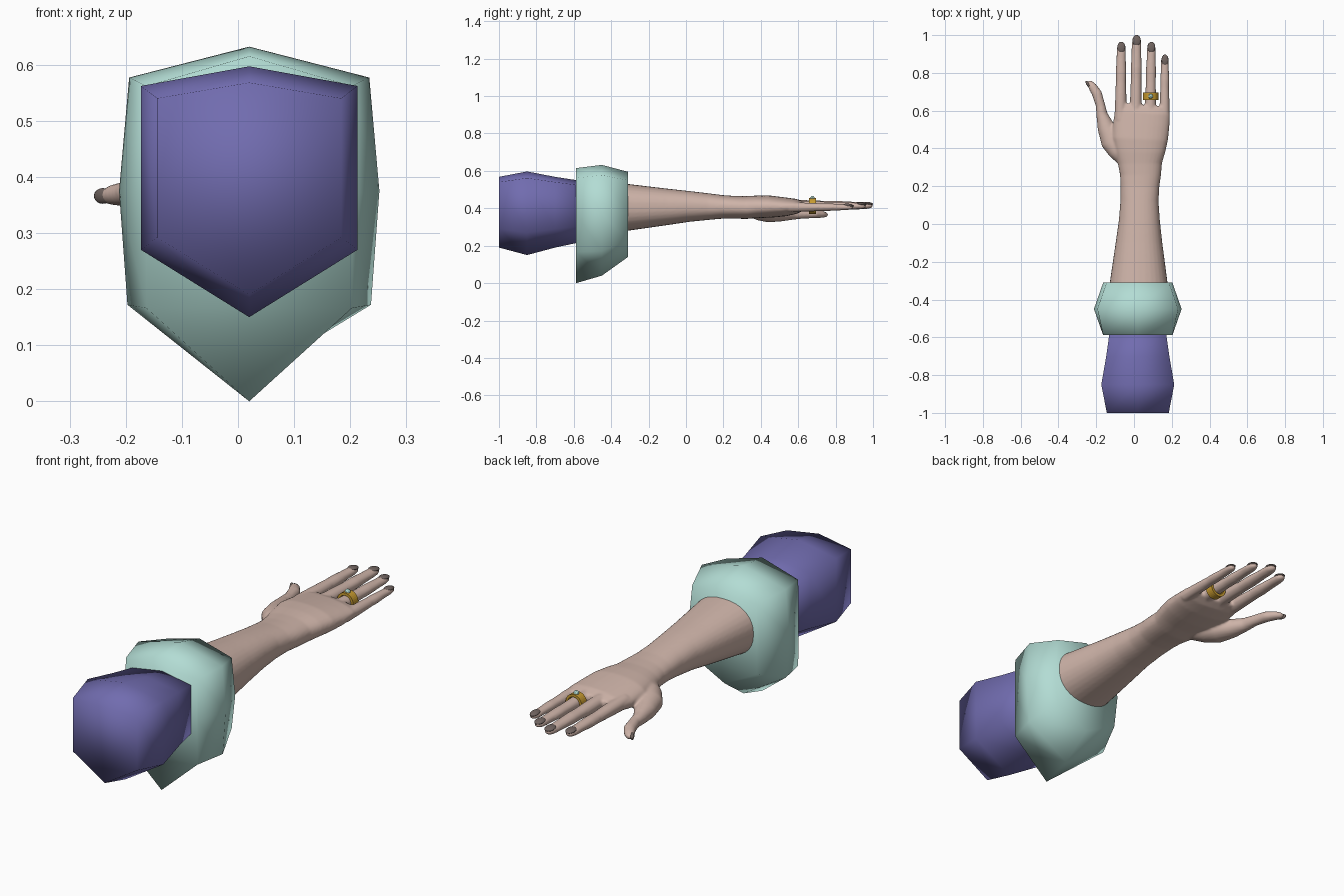
import bpy, bmesh, math
from mathutils import Vector

if "Cube" in bpy.data.objects:
    bpy.data.objects.remove(bpy.data.objects["Cube"])


def material(name, rgb):
    m = bpy.data.materials.new(name)
    m.diffuse_color = (*rgb, 1)
    m.use_nodes = True
    m.node_tree.nodes["Principled BSDF"].inputs["Base Color"].default_value = m.diffuse_color
    return m


SKIN = material("skin", (0.62, 0.455, 0.395))
TEAL = material("pale_teal", (0.45, 0.72, 0.66))
PURPLE = material("purple", (0.165, 0.15, 0.43))
GOLD = material("gold", (0.58, 0.33, 0.03))
NAIL = material("nail_brown", (0.16, 0.125, 0.115))


def finish(name, bm, mat, smooth=True):
    bmesh.ops.recalc_face_normals(bm, faces=bm.faces)
    for f in bm.faces:
        f.smooth = smooth
    me = bpy.data.meshes.new(name)
    bm.to_mesh(me)
    bm.free()
    me.materials.append(mat)
    ob = bpy.data.objects.new(name, me)
    bpy.context.collection.objects.link(ob)
    return ob


def loft(bm, rings, caps=True):
    """Skin a list of equal-length point loops."""
    loops = [[bm.verts.new(p) for p in r] for r in rings]
    n = len(loops[0])
    for a, b in zip(loops, loops[1:]):
        for i in range(n):
            j = (i + 1) % n
            bm.faces.new((a[i], a[j], b[j], b[i]))
    if caps:
        bm.faces.new(loops[0])
        bm.faces.new(loops[-1])


def limb(bm, sections, power=1.0, n=24):
    """Tube through (x, y, z, half width, half height) sections."""
    rings = []
    for k, (x, y, z, rx, rz) in enumerate(sections):
        a = sections[max(k - 1, 0)]
        b = sections[min(k + 1, len(sections) - 1)]
        d = Vector((b[0] - a[0], b[1] - a[1], 0)).normalized()
        side = Vector((d.y, -d.x, 0))
        ring = []
        for i in range(n):
            t = 2 * math.pi * i / n
            c, s = math.cos(t), math.sin(t)
            c = math.copysign(abs(c) ** power, c)
            s = math.copysign(abs(s) ** power, s)
            ring.append(Vector((x, y, z)) + side * (rx * c) + Vector((0, 0, rz * s)))
        rings.append(ring)
    loft(bm, rings)


# Forearm and palm: y, x min, x max, z min, z max
ARM = [(-0.40, -0.14, 0.185, 0.27, 0.54), (-0.31, -0.128, 0.178, 0.28, 0.53),
       (-0.10, -0.097, 0.15, 0.31, 0.505), (0.02, -0.08, 0.137, 0.328, 0.492),
       (0.12, -0.072, 0.13, 0.338, 0.48), (0.20, -0.071, 0.134, 0.345, 0.47),
       (0.26, -0.074, 0.143, 0.345, 0.466), (0.32, -0.085, 0.148, 0.343, 0.465),
       (0.38, -0.10, 0.165, 0.348, 0.468), (0.45, -0.115, 0.18, 0.35, 0.468),
       (0.53, -0.11, 0.188, 0.357, 0.458), (0.59, -0.102, 0.19, 0.37, 0.45),
       (0.63, -0.09, 0.185, 0.39, 0.435)]
# Fingers: base x, tip x, tip y, z, half width
FINGERS = [(-0.071, -0.067, 0.962, 0.412, 0.029), (0.009, 0.014, 0.998, 0.414, 0.030),
           (0.086, 0.092, 0.962, 0.412, 0.028), (0.161, 0.164, 0.895, 0.406, 0.025)]

bm = bmesh.new()
limb(bm, [((a + b) / 2, y, (c + d) / 2, (b - a) / 2, (d - c) / 2)
          for y, a, b, c, d in ARM], 0.88, 32)
for x0, x1, tip, z, r in FINGERS:
    secs = []
    for t, w, h in [(0, 1.1, 1.1), (0.3, 1.03, 0.95), (0.5, 0.94, 0.82), (0.62, 0.98, 0.82),
                    (0.8, 0.85, 0.68), (0.88, 0.86, 0.64), (0.95, 0.78, 0.55),
                    (0.985, 0.55, 0.4), (1, 0.25, 0.2)]:
        secs.append((x0 + (x1 - x0) * t, 0.55 + (tip - 0.55) * t, z, r * w, r * h))
    limb(bm, secs)
# Thumb with its muscle
limb(bm, [(-0.04, 0.34, 0.395, 0.045, 0.04), (-0.08, 0.39, 0.385, 0.058, 0.05),
          (-0.115, 0.44, 0.375, 0.062, 0.05), (-0.147, 0.51, 0.371, 0.047, 0.041),
          (-0.17, 0.58, 0.37, 0.030, 0.030), (-0.178, 0.63, 0.37, 0.025, 0.025),
          (-0.196, 0.69, 0.37, 0.027, 0.023), (-0.220, 0.728, 0.368, 0.023, 0.019),
          (-0.236, 0.748, 0.366, 0.016, 0.013), (-0.242, 0.757, 0.366, 0.006, 0.005)])
arm = finish("arm_and_hand", bm, SKIN)
# Blend the overlapping tubes into one continuous skin
mod = arm.modifiers.new("blend", 'REMESH')
mod.mode = 'VOXEL'
mod.voxel_size = 0.006
mod.use_smooth_shade = True
mod = arm.modifiers.new("soften", 'SMOOTH')
mod.factor = 0.5
mod.iterations = 6


# Nails: flattened shells sitting on the finger ends
def nail(name, centre, scale, turn=(0, 0)):
    bm = bmesh.new()
    bmesh.ops.create_uvsphere(bm, u_segments=16, v_segments=10, radius=1)
    ob = finish(name, bm, NAIL)
    ob.location = centre
    ob.scale = scale
    ob.rotation_euler = (turn[0], 0, turn[1])


for label, (x0, x1, tip, z, r) in zip(("index", "middle", "ring", "little"), FINGERS):
    nail(label + "_nail", (x1, tip - 0.026, z + r * 0.38), (r * 0.74, 0.029, 0.009), (-0.12, 0))
nail("thumb_nail", (-0.241, 0.737, 0.366), (0.009, 0.025, 0.014), (0, 0.6))

# Ring band: rectangular section swept round the finger
N = 32
bm = bmesh.new()
loops = []
for y, rx, rz in [(0.657, 0.030, 0.030), (0.657, 0.041, 0.042), (0.695, 0.041, 0.042),
                  (0.695, 0.030, 0.030), (0.657, 0.030, 0.030)]:
    loops.append([(0.088 + rx * math.cos(2 * math.pi * i / N), y,
                   0.412 + rz * math.sin(2 * math.pi * i / N)) for i in range(N)])
loft(bm, loops, caps=False)
bmesh.ops.remove_doubles(bm, verts=bm.verts, dist=1e-5)
finish("ring_band", bm, GOLD, smooth=False)

# Gem
bm = bmesh.new()
bmesh.ops.create_icosphere(bm, subdivisions=2, radius=0.013)
gem = finish("ring_gem", bm, TEAL, smooth=False)
gem.location = (0.088, 0.676, 0.453)

CX = 0.02


def mirrored(y, top, half, bottom):
    """Closed section: top point, mirrored side points, bottom point."""
    right = [(CX + x, y, z) for x, z in half]
    left = [(CX - x, y, z) for x, z in reversed(half)]
    return [(CX, y, top)] + right + [(CX, y, bottom)] + left


# Sleeve: six-sided bulging tube
bm = bmesh.new()
loft(bm, [mirrored(y, t, [(w, u), (w, l)], b) for y, t, u, l, b, w in [
    (-1.00, 0.568, 0.540, 0.292, 0.190, 0.164),
    (-0.85, 0.597, 0.562, 0.270, 0.150, 0.193),
    (-0.70, 0.568, 0.540, 0.290, 0.190, 0.167),
    (-0.55, 0.545, 0.520, 0.305, 0.222, 0.146)]])
finish("sleeve", bm, PURPLE)

# Cuff: wide band hanging lower at the elbow side
bm = bmesh.new()
loft(bm, [mirrored(y, t, h, b) for y, t, h, b in [
    (-0.587, 0.615, [(0.183, 0.562), (0.184, 0.37), (0.183, 0.166)], 0.0),
    (-0.450, 0.632, [(0.214, 0.577), (0.232, 0.375), (0.217, 0.172)], 0.04),
    (-0.310, 0.595, [(0.165, 0.550), (0.183, 0.380), (0.165, 0.225)], 0.14)]])
finish("cuff", bm, TEAL)
